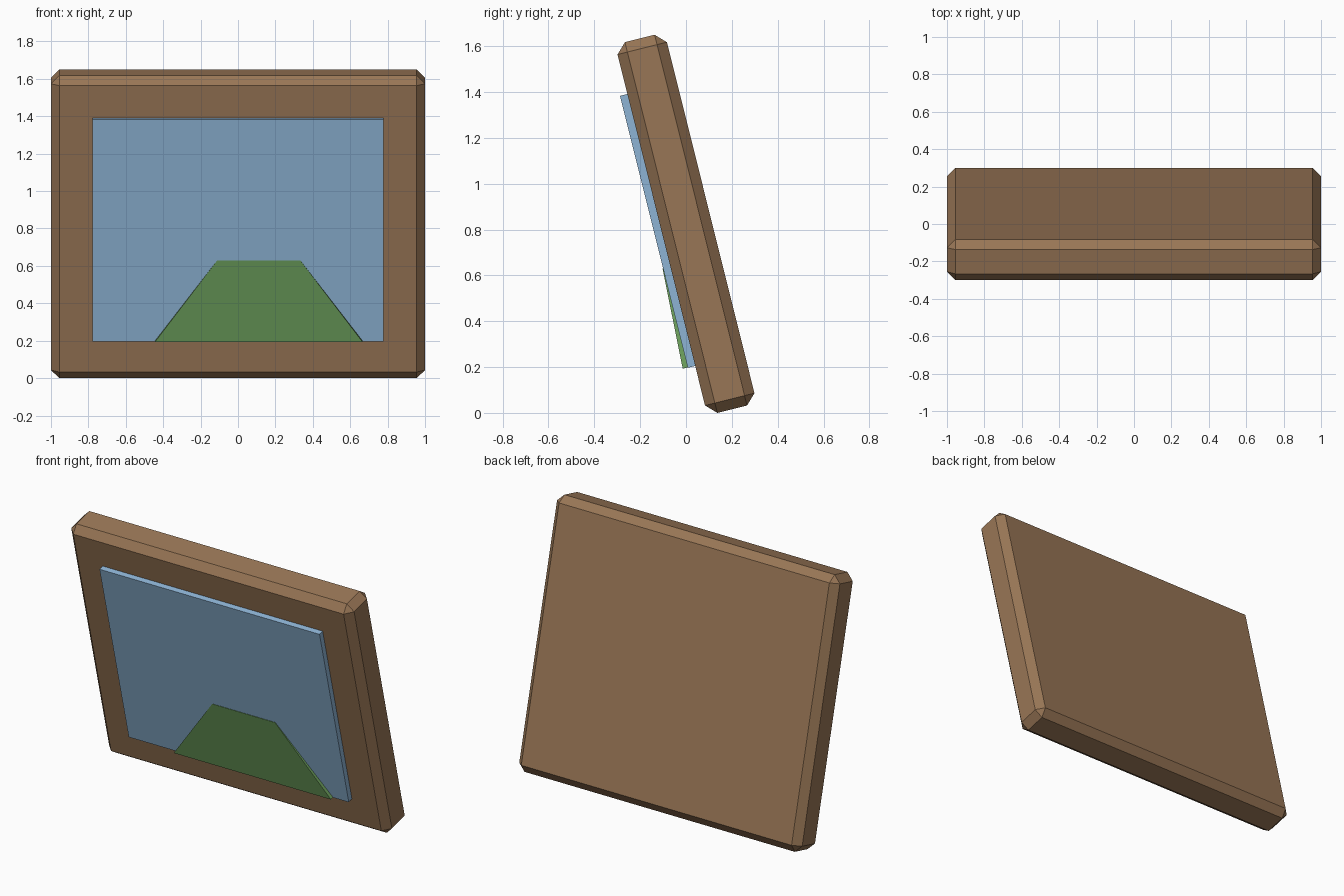
import bpy, bmesh, math
from mathutils import Matrix, Vector

if "Cube" in bpy.data.objects:
    bpy.data.objects.remove(bpy.data.objects["Cube"])

# whole picture leans forward about its centre
LEAN = Matrix.Translation((0, 0, 0.8247)) @ Matrix.Rotation(math.radians(14), 4, 'X')


def material(name, rgb):
    m = bpy.data.materials.new(name)
    m.diffuse_color = (*rgb, 1)
    m.use_nodes = True
    m.node_tree.nodes["Principled BSDF"].inputs["Base Color"].default_value = m.diffuse_color
    return m


def part(name, mat, center, size, bevel=0, taper=1):
    """Box in the leaning frame; taper scales the top face in x and y."""
    bm = bmesh.new()
    bmesh.ops.create_cube(bm, size=1)
    for v in bm.verts:
        if v.co.z > 0:
            v.co.x *= taper
            v.co.y *= taper
        v.co = Vector(a * b for a, b in zip(v.co, size)) + Vector(center)
    if bevel:
        bmesh.ops.bevel(bm, geom=bm.edges[:], offset=bevel, segments=1,
                        affect='EDGES')
    me = bpy.data.meshes.new(name)
    bm.to_mesh(me)
    bm.free()
    me.materials.append(mat)
    ob = bpy.data.objects.new(name, me)
    ob.matrix_world = LEAN
    bpy.context.collection.objects.link(ob)
    return ob


wood = material("brown wood", (0.315, 0.181, 0.092))
sky = material("sky blue", (0.266, 0.456, 0.665))
grass = material("hill green", (0.130, 0.301, 0.093))

# chamfered backing board
part("frame_board", wood, (0, 0, 0), (2.0, 0.2222, 1.6667), bevel=0.0444)
# blue picture panel
part("picture_panel", sky, (0, -0.122, 0), (1.5556, 0.0444, 1.2222))
# tapered hill on the panel
part("hill", grass, (0.111, -0.1333, -0.3875), (1.111, 0.0667, 0.4444), taper=0.4)
